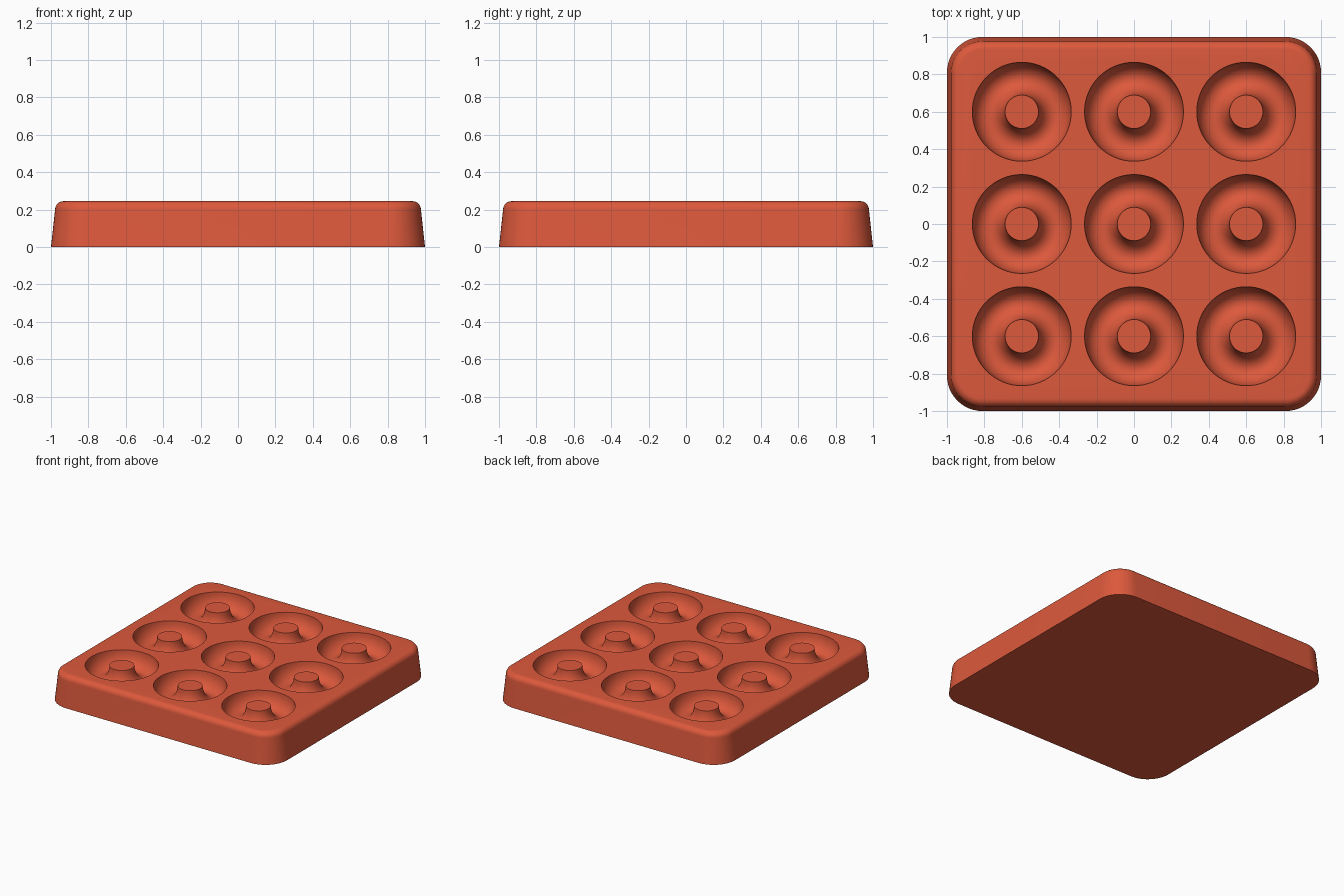
import bpy, bmesh, math

default = bpy.data.objects.get("Cube")
if default:
    bpy.data.objects.remove(default, do_unlink=True)

HEIGHT = 0.245
CORNER = 0.19
ROUND = 0.045
PITCH = 0.6
RING, TUBE, DEPTH = 0.177, 0.0875, 0.12

red = bpy.data.materials.new("terracotta red")
red.use_nodes = True
color = (0.72, 0.1, 0.045, 1)
red.diffuse_color = color
red.node_tree.nodes["Principled BSDF"].inputs["Base Color"].default_value = color


def rounded_square(bm, half, radius, z, steps=12):
    """Loop of vertices around a square with rounded corners."""
    verts = []
    for quarter in range(4):
        middle = math.radians(45 + 90 * quarter)
        cx = math.copysign(half - radius, math.cos(middle))
        cy = math.copysign(half - radius, math.sin(middle))
        for i in range(steps + 1):
            a = math.pi / 2 * (quarter + i / steps)
            verts.append(bm.verts.new((cx + radius * math.cos(a),
                                       cy + radius * math.sin(a), z)))
    return verts


# Tapered tray body with a rounded top edge
bm = bmesh.new()
loops = [rounded_square(bm, 1, CORNER, 0)]
for i in range(9):
    a = math.pi / 2 * i / 8
    inset = 0.022 + ROUND * (1 - math.cos(a))
    loops.append(rounded_square(bm, 1 - inset, CORNER - inset,
                                HEIGHT - ROUND + ROUND * math.sin(a)))
for low, high in zip(loops, loops[1:]):
    for i in range(len(low)):
        j = (i + 1) % len(low)
        bm.faces.new((low[i], low[j], high[j], high[i]))
bm.faces.new(loops[-1])
bm.faces.new(loops[0][::-1])
mesh = bpy.data.meshes.new("mould_tray")
bm.to_mesh(mesh)
bm.free()
mesh.materials.append(red)
tray = bpy.data.objects.new("mould_tray", mesh)
bpy.context.collection.objects.link(tray)

# Ring-shaped cavities, each leaving a flared peg in the middle
cutters = []
for row in (-1, 0, 1):
    for col in (-1, 0, 1):
        bpy.ops.mesh.primitive_torus_add(
            location=(col * PITCH, row * PITCH, HEIGHT),
            major_radius=RING, minor_radius=TUBE,
            major_segments=64, minor_segments=32)
        cutter = bpy.context.object
        cutter.name = "ring_cavity_cutter"
        cutter.scale.z = DEPTH / TUBE
        cutter.hide_render = True
        cutter.data.materials.append(red)
        cutters.append(cutter)
        cut = tray.modifiers.new("ring_cavity", "BOOLEAN")
        cut.operation = "DIFFERENCE"
        cut.solver = "EXACT"
        cut.object = cutter

bpy.ops.object.select_all(action="DESELECT")
tray.select_set(True)
bpy.context.view_layer.objects.active = tray
bpy.ops.object.convert(target="MESH")
for cutter in cutters:
    bpy.data.objects.remove(cutter, do_unlink=True)
bpy.ops.object.shade_smooth_by_angle(angle=math.radians(35))
